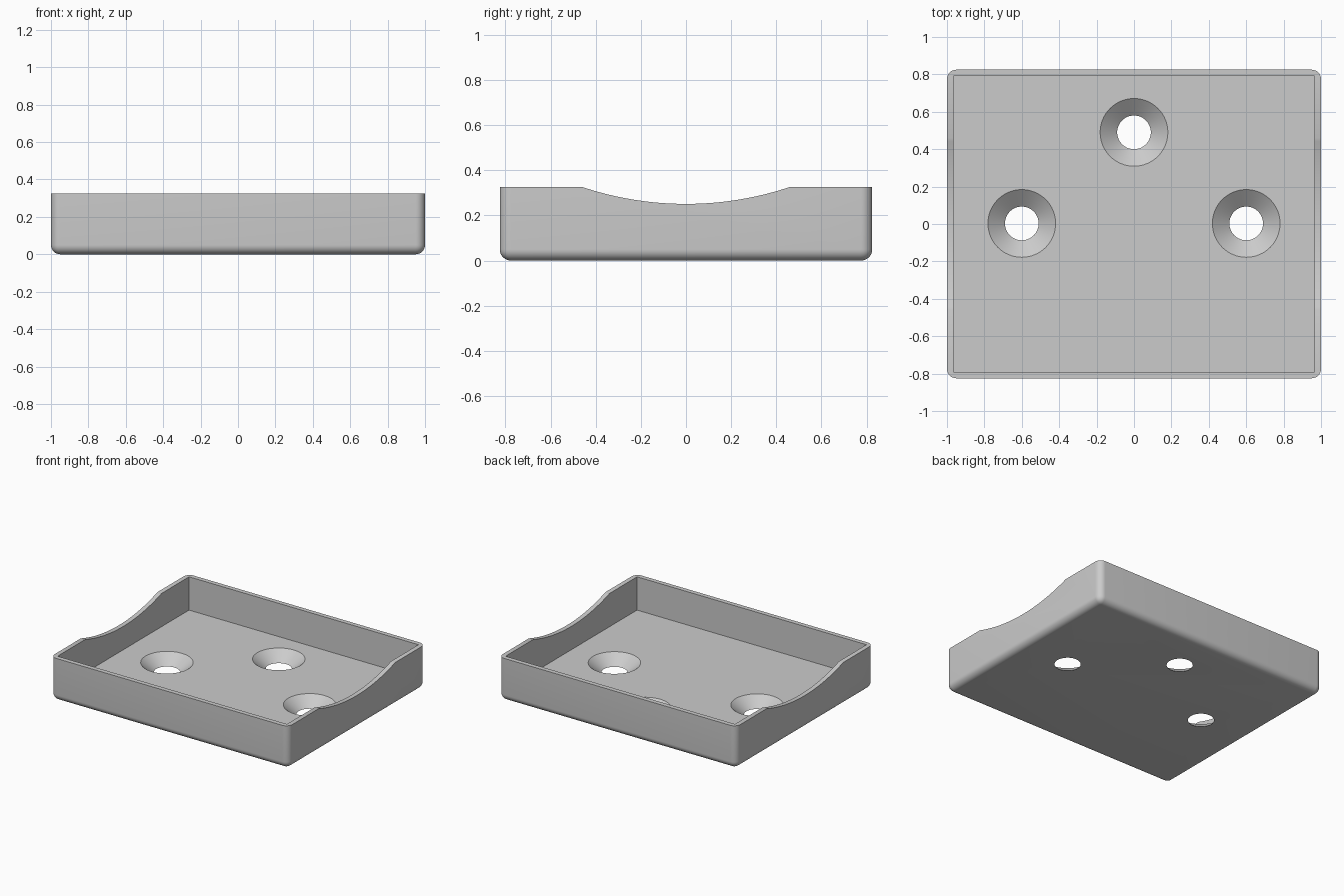
import bpy, bmesh, math
from mathutils import Matrix, Vector

if "Cube" in bpy.data.objects:
    bpy.data.objects.remove(bpy.data.objects["Cube"], do_unlink=True)

WIDTH, DEPTH, HEIGHT = 2.0, 1.65, 0.326
WALL, FLOOR, ROUND = 0.035, 0.073, 0.05
HOLE, SINK = 0.09, 0.181
NOTCH_HALF, NOTCH_DEPTH = 0.46, 0.075

grey = bpy.data.materials.new("plain grey")
grey.use_nodes = True
grey.diffuse_color = (0.6, 0.6, 0.6, 1)
grey.node_tree.nodes["Principled BSDF"].inputs["Base Color"].default_value = grey.diffuse_color


def make_object(name, bm):
    bmesh.ops.recalc_face_normals(bm, faces=bm.faces)
    mesh = bpy.data.meshes.new(name)
    bm.to_mesh(mesh)
    bm.free()
    mesh.materials.append(grey)
    obj = bpy.data.objects.new(name, mesh)
    bpy.context.collection.objects.link(obj)
    return obj


def box(size, bottom):
    bm = bmesh.new()
    place = Matrix.Translation((0, 0, bottom + size[2] / 2)) @ Matrix.Diagonal((*size, 1))
    bmesh.ops.create_cube(bm, size=1, matrix=place)
    return bm


# Tray block, rounded everywhere except around the top rim
bm = box((WIDTH, DEPTH, HEIGHT), 0)
soft = [e for e in bm.edges if any(v.co.z < HEIGHT / 2 for v in e.verts)]
bmesh.ops.bevel(bm, geom=soft, offset=ROUND, offset_type='OFFSET',
                segments=8, profile=0.5, affect='EDGES')
tray = make_object("tray", bm)

# Square-cornered pocket
cutters = [make_object("pocket_cutter",
                       box((WIDTH - 2 * WALL, DEPTH - 2 * WALL, HEIGHT), FLOOR))]

# Shallow arc across both side walls
radius = (NOTCH_HALF ** 2 + NOTCH_DEPTH ** 2) / (2 * NOTCH_DEPTH)
span = math.asin(NOTCH_HALF / radius) * 1.15
bm = bmesh.new()
steps = 36
outline = []
for i in range(steps + 1):
    a = span * (2 * i / steps - 1)
    y = radius * math.sin(a)
    z = HEIGHT - NOTCH_DEPTH + radius * (1 - math.cos(a))
    outline.append(bm.verts.new((-WIDTH, y, z)))
face = bm.faces.new(outline)
swept = bmesh.ops.extrude_face_region(bm, geom=[face])["geom"]
bmesh.ops.translate(bm, vec=Vector((2 * WIDTH, 0, 0)),
                    verts=[g for g in swept if isinstance(g, bmesh.types.BMVert)])
cutters.append(make_object("notch_cutter", bm))

# Countersunk screw holes
extra = 0.02
flare = (SINK - HOLE) / FLOOR * extra
for x, y in ((-0.6, 0.003), (0.6, 0.003), (0, 0.49)):
    bm = bmesh.new()
    bmesh.ops.create_cone(bm, cap_ends=True, segments=64,
                          radius1=HOLE - flare, radius2=SINK + flare,
                          depth=FLOOR + 2 * extra,
                          matrix=Matrix.Translation((x, y, FLOOR / 2)))
    cutters.append(make_object("screw_hole_cutter", bm))

# Cut the tray and discard the cutters
bpy.ops.object.select_all(action='DESELECT')
bpy.context.view_layer.objects.active = tray
tray.select_set(True)
for cutter in cutters:
    cutter.hide_render = True
    mod = tray.modifiers.new(cutter.name, 'BOOLEAN')
    mod.operation = 'DIFFERENCE'
    mod.solver = 'EXACT'
    mod.object = cutter
    bpy.ops.object.modifier_apply(modifier=mod.name)
    bpy.data.objects.remove(cutter, do_unlink=True)

bpy.ops.object.shade_smooth_by_angle(angle=math.radians(30))
